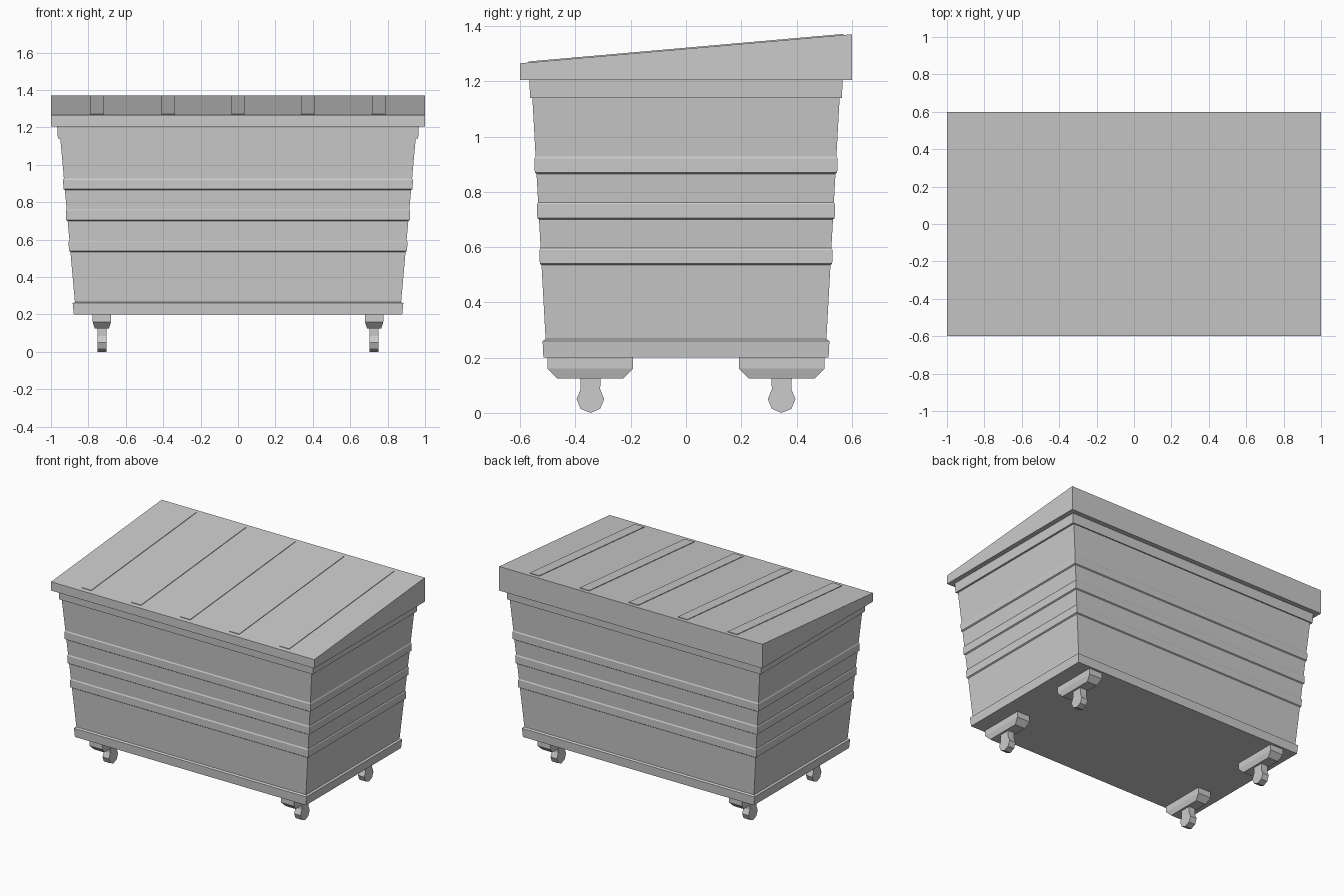
import bpy, bmesh
from math import sin, cos, radians

if "Cube" in bpy.data.objects:
    bpy.data.objects.remove(bpy.data.objects["Cube"])


def mesh_object(name, bm):
    bmesh.ops.recalc_face_normals(bm, faces=bm.faces)
    me = bpy.data.meshes.new(name)
    bm.to_mesh(me)
    bm.free()
    ob = bpy.data.objects.new(name, me)
    bpy.context.collection.objects.link(ob)
    return ob


def stack(name, levels, cx=0, cy=0):
    """Closed solid through rectangles given as (z, half_x, half_y)."""
    bm = bmesh.new()
    rings = [[bm.verts.new((cx + sx * hx, cy + sy * hy, z))
              for sx, sy in ((-1, -1), (1, -1), (1, 1), (-1, 1))]
             for z, hx, hy in levels]
    for a, b in zip(rings, rings[1:]):
        for i in range(4):
            j = (i + 1) % 4
            bm.faces.new((a[i], a[j], b[j], b[i]))
    bm.faces.new(rings[0][::-1])
    bm.faces.new(rings[-1])
    return mesh_object(name, bm)


def extrude_x(name, profile, x0, x1):
    """Closed solid from a (y, z) profile swept along x."""
    bm = bmesh.new()
    face = bm.faces.new([bm.verts.new((x0, y, z)) for y, z in profile])
    new = bmesh.ops.extrude_face_region(bm, geom=[face])["geom"]
    bmesh.ops.translate(bm, vec=(x1 - x0, 0, 0),
                        verts=[v for v in new if isinstance(v, bmesh.types.BMVert)])
    return mesh_object(name, bm)


def half_size(z):
    t = (z - 0.265) / (1.14 - 0.265)
    return 0.872 + 0.078 * t, 0.508 + 0.048 * t


def lid_z(y):
    return 1.265 + 0.105 * (y + 0.6) / 1.2


# tapered bin body with stepped horizontal ribs, base skirt and top rim
levels = [(0.20, 0.878, 0.516), (0.26, 0.884, 0.519), (0.267, *half_size(0.267))]
for top in (0.595, 0.76, 0.925):
    hx, hy = half_size(top)
    levels += [(top - 0.06, *half_size(top - 0.06)),
               (top - 0.055, hx + 0.003, hy + 0.003),
               (top - 0.005, hx + 0.004, hy + 0.004),
               (top + 0.002, hx, hy)]
levels += [(1.14, *half_size(1.14)), (1.14, 0.963, 0.564), (1.205, 0.967, 0.567)]
stack("bin_body", levels)

# sloped lid
extrude_x("lid", [(-0.6, 1.205), (0.6, 1.205), (0.6, lid_z(0.6)), (-0.6, lid_z(-0.6))], -1, 1)

# raised strips on the lid
for i, x in enumerate((-0.752, -0.373, 0, 0.372, 0.752)):
    profile = [(y, lid_z(y) + d) for y, d in
               ((-0.57, -0.01), (0.57, -0.01), (0.57, 0.004), (-0.57, 0.004))]
    extrude_x(f"lid_strip_{i + 1}", profile, x - 0.036, x + 0.036)

# casters: bevelled mounting block with a faceted wheel below
for sx in (-1, 1):
    for sy in (-1, 1):
        x, y = 0.728 * sx, 0.346 * sy
        tag = ("left" if sx < 0 else "right") + ("_front" if sy < 0 else "_back")
        stack("caster_block_" + tag,
              [(0.125, 0.038, 0.12), (0.16, 0.049, 0.155), (0.20, 0.049, 0.155)], x, y)
        wheel = [(y - 0.037, 0.13)]
        wheel += [(y + 0.05 * cos(radians(a)), 0.05 + 0.05 * sin(radians(a)))
                  for a in range(135, 406, 45)]
        wheel += [(y + 0.037, 0.13)]
        extrude_x("caster_wheel_" + tag, wheel, x - 0.024, x + 0.024)
